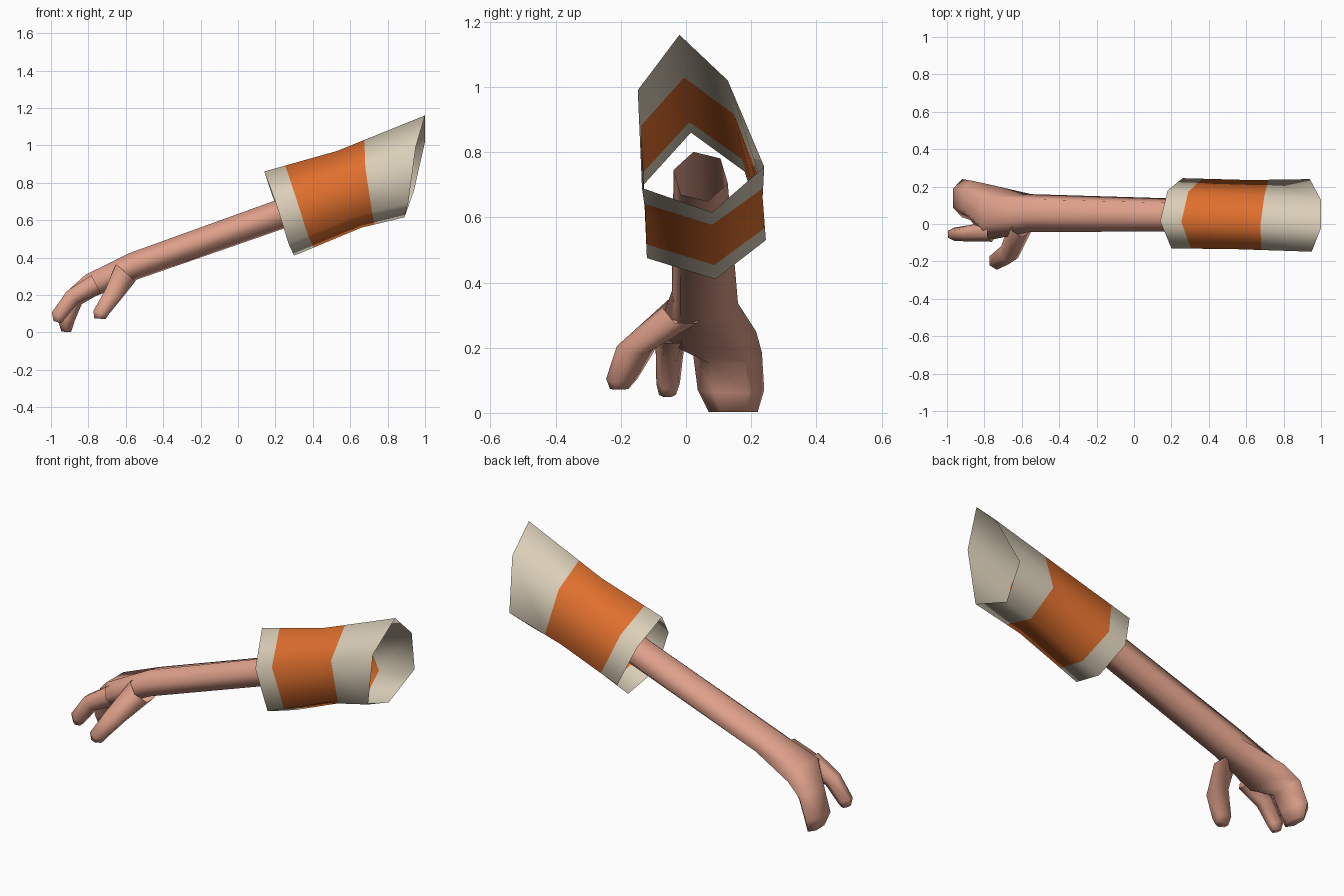
import bpy, bmesh, math
from mathutils import Vector

if "Cube" in bpy.data.objects:
    bpy.data.objects.remove(bpy.data.objects["Cube"])


def material(name, rgb):
    m = bpy.data.materials.new(name)
    m.diffuse_color = (*rgb, 1)
    m.use_nodes = True
    m.node_tree.nodes["Principled BSDF"].inputs["Base Color"].default_value = m.diffuse_color
    return m


skin = material("skin", (0.73, 0.35, 0.255))
cream = material("cream_cloth", (0.70, 0.62, 0.48))
orange = material("orange_cloth", (0.74, 0.16, 0.027))


def loft(name, rings, mats, cap=True, band=()):
    """Skin a list of closed rings; segments listed in band use material 1."""
    bm = bmesh.new()
    rows = [[bm.verts.new(p) for p in ring] for ring in rings]
    n = len(rows[0])
    for k in range(len(rows) - 1):
        for i in range(n):
            j = (i + 1) % n
            f = bm.faces.new((rows[k][i], rows[k][j], rows[k + 1][j], rows[k + 1][i]))
            f.material_index = 1 if k in band else 0
            f.smooth = True
    if cap:
        f = bm.faces.new(rows[-1])
        f.smooth = True
    bmesh.ops.recalc_face_normals(bm, faces=bm.faces)
    me = bpy.data.meshes.new(name)
    bm.to_mesh(me)
    bm.free()
    for m in mats:
        me.materials.append(m)
    ob = bpy.data.objects.new(name, me)
    bpy.context.collection.objects.link(ob)
    return ob


def hexring(x, y, z, side, thick, slope, phase=60):
    """Six-sided section: 'side' along y, 'thick' across a path that falls by slope."""
    s = math.radians(slope)
    up = Vector((-math.sin(s), 0, math.cos(s)))
    out = []
    for k in range(6):
        a = math.radians(phase + 60 * k)
        out.append(Vector((x, y, z)) + Vector((0, side * math.cos(a), 0)) + up * thick * math.sin(a))
    return out


# forearm, palm and the joined outer fingers
loft("arm_and_palm", [
    hexring(0.49, 0.045, 0.725, 0.086, 0.083, 19, 45),
    hexring(-0.555, 0.058, 0.355, 0.105, 0.076, 19, 45),
    hexring(-0.79, 0.063, 0.25, 0.152, 0.073, 25),
    hexring(-0.875, 0.127, 0.185, 0.106, 0.06, 50),
    hexring(-0.92, 0.138, 0.07, 0.102, 0.055, 80),
    hexring(-0.918, 0.145, 0.003, 0.075, 0.03, 88),
], [skin])

# separate front finger
loft("index_finger", [
    hexring(-0.76, -0.04, 0.26, 0.055, 0.06, 28),
    hexring(-0.885, -0.05, 0.19, 0.043, 0.05, 45),
    hexring(-0.96, -0.055, 0.09, 0.036, 0.045, 65),
    hexring(-0.965, -0.057, 0.055, 0.026, 0.025, 75),
], [skin])

# thumb
loft("thumb", [
    hexring(-0.60, 0.0, 0.32, 0.07, 0.08, 50),
    hexring(-0.665, -0.15, 0.205, 0.062, 0.058, 65),
    hexring(-0.733, -0.197, 0.105, 0.048, 0.048, 75),
    hexring(-0.738, -0.205, 0.073, 0.028, 0.035, 88),
], [skin])

# open flared sleeve: cuff, waist and shoulder outlines
cuff = [(0.14, 0.015, 0.86), (0.20, -0.13, 0.70), (0.27, -0.12, 0.475),
        (0.30, 0.09, 0.41), (0.26, 0.245, 0.53), (0.18, 0.18, 0.74)]
waist = [(0.53, 0.0, 0.97), (0.56, -0.135, 0.83), (0.63, -0.125, 0.62),
         (0.66, 0.08, 0.56), (0.62, 0.235, 0.66), (0.56, 0.155, 0.87)]
shoulder = [(1.0, -0.02, 1.16), (0.95, -0.148, 0.99), (0.91, -0.135, 0.69),
            (0.89, 0.08, 0.615), (0.94, 0.24, 0.755), (1.0, 0.128, 1.02)]


def between(a, b, t):
    return [Vector(p).lerp(Vector(q), t) for p, q in zip(a, b)]


loft("sleeve", [cuff, between(cuff, waist, 0.29), waist,
                between(waist, shoulder, 0.31), shoulder],
     [cream, orange], cap=False, band=(1, 2))
